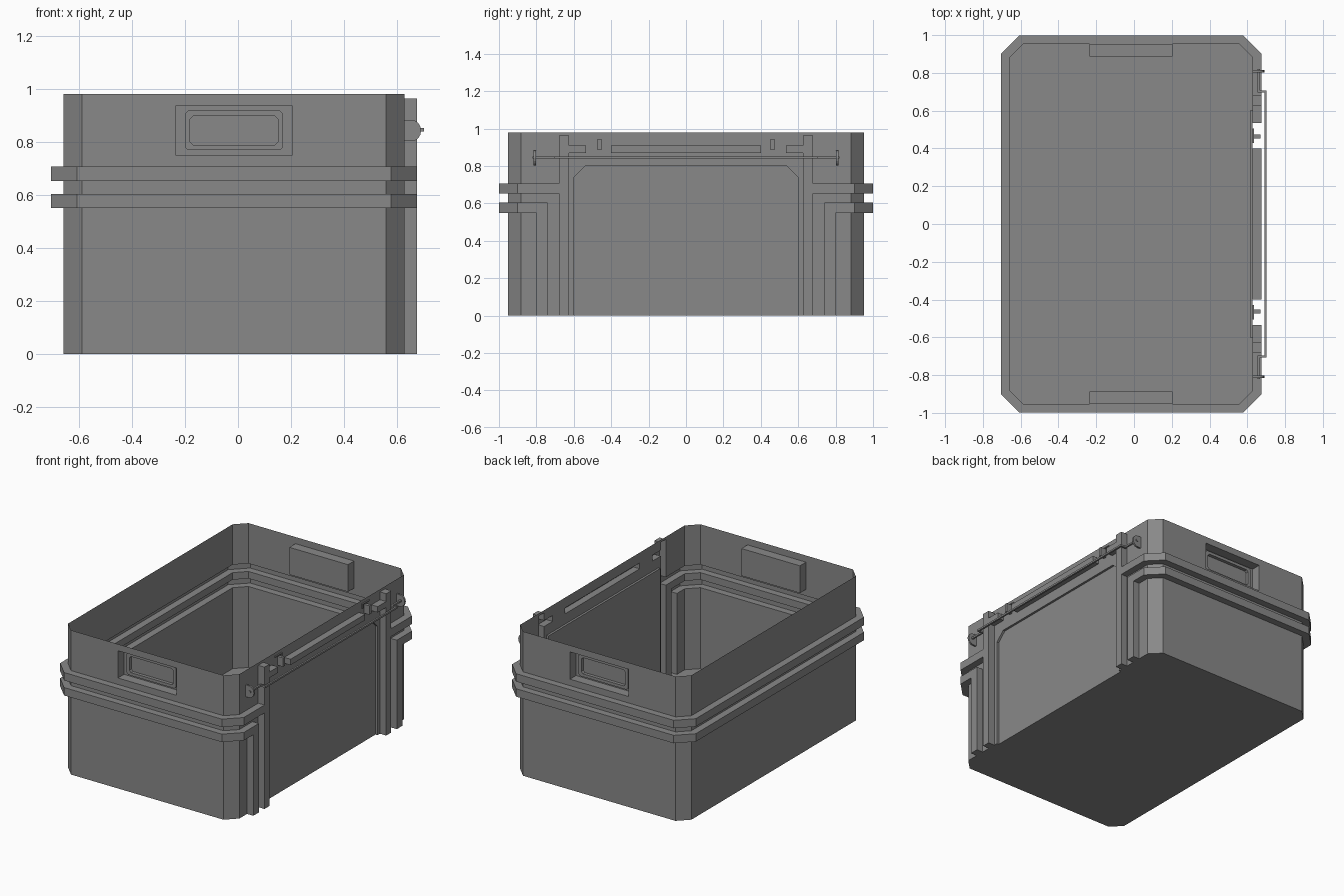
import bpy, bmesh, math
from mathutils import Vector

if "Cube" in bpy.data.objects:
    bpy.data.objects.remove(bpy.data.objects["Cube"])

grey = bpy.data.materials.new("mid grey plastic")
grey.diffuse_color = (0.25, 0.25, 0.25, 1)
grey.use_nodes = True
grey.node_tree.nodes["Principled BSDF"].inputs["Base Color"].default_value = grey.diffuse_color


def finish(name, bm):
    bmesh.ops.remove_doubles(bm, verts=bm.verts, dist=1e-5)
    bmesh.ops.recalc_face_normals(bm, faces=bm.faces)
    me = bpy.data.meshes.new(name)
    bm.to_mesh(me)
    bm.free()
    me.materials.append(grey)
    ob = bpy.data.objects.new(name, me)
    bpy.context.collection.objects.link(ob)
    return ob


def box(name, lo, hi):
    bm = bmesh.new()
    bmesh.ops.create_cube(bm, size=1)
    for v in bm.verts:
        v.co = [l + (c + 0.5) * (h - l) for c, l, h in zip(v.co, lo, hi)]
    return finish(name, bm)


# Shell dimensions
X0, X1, Y, C = -0.658, 0.628, 0.952, 0.07
RIB, DOOR, GRIP = 0.047, -0.015, -0.065
HX = (-0.235, 0.205)
zs = [0, .55, .604, .652, .706, .75, .80, .87, .91, .935, .963, .98]
half = [.40, .535, .60, .626, .68, .74, .80, Y - C]
ys = [-v for v in reversed(half)] + half

# Perimeter with side tags, counter-clockwise
sides = [("right", [(X1, y) for y in ys]),
         ("back", [(x, Y) for x in (X1 - C, HX[1], HX[0], X0 + C)]),
         ("left", [(X0, Y - C), (X0, -Y + C)]),
         ("front", [(x, -Y) for x in (X0 + C, HX[0], HX[1], X1 - C)])]
pts, tags = [], []
for tag, line in sides:
    pts += line
    tags += [tag] * (len(line) - 1) + ["corner"]
N = len(pts)
pts = [Vector((x, y, 0)) for x, y in pts]
normals = []
for k in range(N):
    d = (pts[(k + 1) % N] - pts[k]).normalized()
    normals.append(Vector((d.y, -d.x, 0)))
miters = [(normals[k - 1] + normals[k]) / (1 + normals[k - 1].dot(normals[k])) for k in range(N)]


def level(k, j):
    """Offset of one wall cell: ribs go out, door and grips go in."""
    z = (zs[j] + zs[j + 1]) / 2
    mid = (pts[k] + pts[(k + 1) % N]) / 2
    upper, lower = .652 < z < .706, .55 < z < .604
    if tags[k] == "right":
        y = abs(mid.y)
        if upper and y > .626 or lower and y > .74:
            return RIB
        if .74 < y < .80 and z < .604 or .626 < y < .68 and z < .963:
            return RIB
        if .87 < z < .91 and (y < .40 or .535 < y < .626):
            return RIB
        return DOOR if y < .60 and z < .80 else 0
    if upper or lower:
        return RIB
    if tags[k] in ("front", "back") and HX[0] < mid.x < HX[1] and .75 < z < .935:
        return GRIP
    return 0


# Thin crate shell with hollow ribs, recessed door panel and grips
bm = bmesh.new()


def pos(k, j, lv):
    k %= N
    return pts[k] + miters[k] * lv + Vector((0, 0, zs[j]))


def face(*cos):
    bm.faces.new([bm.verts.new(c) for c in cos])


J = len(zs) - 1
floor = []
for k in range(N):
    for j in range(J):
        a, b = level(k, j), level((k + 1) % N, j)
        face(pos(k, j, a), pos(k + 1, j, a), pos(k + 1, j + 1, a), pos(k, j + 1, a))
        if a != b:
            face(pos(k + 1, j, a), pos(k + 1, j, b), pos(k + 1, j + 1, b), pos(k + 1, j + 1, a))
        if j + 1 < J and level(k, j + 1) != a:
            u = level(k, j + 1)
            face(pos(k, j + 1, a), pos(k + 1, j + 1, a), pos(k + 1, j + 1, u), pos(k, j + 1, u))
    for c in (pos(k, 0, level(k, 0)), pos(k + 1, 0, level(k, 0))):
        if not floor or (c - floor[-1]).length > 1e-5:
            floor.append(c)
if (floor[0] - floor[-1]).length < 1e-5:
    floor.pop()
face(*reversed(floor))
finish("crate_shell", bm)


def chamfered(x0, x1, z0, z1, c):
    return [(x0 + c, z0), (x1 - c, z0), (x1, z0 + c), (x1, z1 - c),
            (x1 - c, z1), (x0 + c, z1), (x0, z1 - c), (x0, z0 + c)]


# Raised ring inside each grip recess
for s, name in ((-1, "front_grip_ring"), (1, "back_grip_ring")):
    bm = bmesh.new()
    outer = chamfered(-.20, .17, .768, .917, .012)
    inner = chamfered(-.18, .15, .788, .897, .012)
    y0, y1 = s * (Y + GRIP), s * (Y + GRIP + .022)
    rings = [[bm.verts.new((x, y, z)) for x, z in loop]
             for loop, y in ((outer, y0), (outer, y1), (inner, y1), (inner, y0))]
    for r in range(4):
        p, q = rings[r], rings[(r + 1) % 4]
        for i in range(8):
            n = (i + 1) % 8
            bm.faces.new((p[i], p[n], q[n], q[i]))
    finish(name, bm)

for s, side in ((-1, "front"), (1, "back")):
    def sbox(name, x, y, z):
        a, b = sorted((s * y[0], s * y[1]))
        return box(side + "_" + name, (x[0], a, z[0]), (x[1], b, z[1]))

    # Cut-off upper corner of the door panel
    bm = bmesh.new()
    tri = [(.60, .80), (.54, .80), (.60, .74)]
    f = bm.faces.new([bm.verts.new((X1 + DOOR, s * y, z)) for y, z in tri])
    ext = bmesh.ops.extrude_face_region(bm, geom=[f])
    for v in ext["geom"]:
        if isinstance(v, bmesh.types.BMVert):
            v.co.x = X1
    finish(side + "_door_corner", bm)

    # Small catch with a hooked edge line above it
    sbox("catch_pin", (X1, .67), (.453, .473), (.885, .945))
    sbox("catch_edge_top", (X1, X1 + .008), (.43, .505), (.950, .957))
    sbox("catch_edge_side", (X1, X1 + .008), (.43, .437), (.925, .950))

    # Round hinge plate on the wall
    bm = bmesh.new()
    arc = [(.655 + .035 * math.cos(t), .842 + .04 * math.sin(t))
           for t in (math.pi * (i / 8 - .5) for i in range(9))]
    outline = [(X1, .802)] + arc + [(X1, .882)]
    f = bm.faces.new([bm.verts.new((x, s * .803, z)) for x, z in outline])
    ext = bmesh.ops.extrude_face_region(bm, geom=[f])
    for v in ext["geom"]:
        if isinstance(v, bmesh.types.BMVert):
            v.co.y = s * .815
    finish(side + "_hinge_plate", bm)

    # Crank of the bail rod
    sbox("rod_pivot", (.655, .667), (.695, .82), (.839, .851))
    sbox("rod_crank", (.655, .702), (.695, .707), (.839, .851))

# Long bail rod across the door
box("bail_rod", (.690, -.707, .839), (.702, .707, .851))
